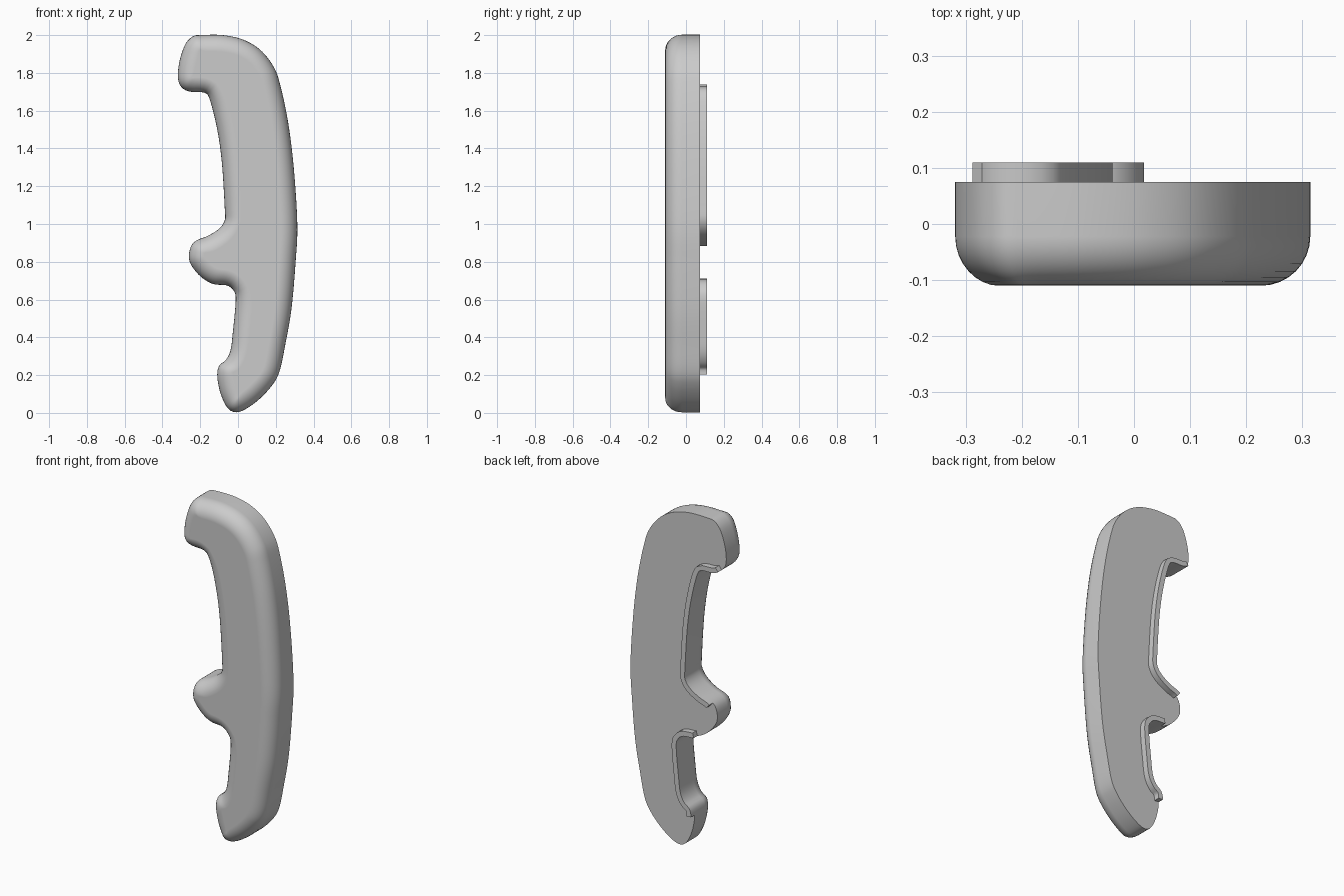
import bpy, bmesh, math
from mathutils import Vector

if "Cube" in bpy.data.objects:
    bpy.data.objects.remove(bpy.data.objects["Cube"])

FRONT, BACK, RIB_BACK = -0.11, 0.075, 0.11
ROUND = 0.088
RIB_WIDTH = 0.03
SAMPLES = 300
STEPS = 8

# Outline control points (x, z), clockwise from the upper hook
OUTLINE = [
    (-.24, 1.993), (-.2, 2), (-.08, 2), (.03, 1.975), (.12, 1.92), (.19, 1.83),
    (.225, 1.73), (.265, 1.54), (.295, 1.3), (.314, 1), (.305, .8), (.283, .55),
    (.25, .36), (.22, .22), (.18, .145), (.11, .07), (.04, .02), (-.01, .003),
    (-.05, .02), (-.08, .07), (-.1, .13), (-.11, .2), (-.1, .25), (-.065, .28),
    (-.04, .33), (-.028, .42), (-.012, .6), (-.025, .65), (-.06, .675),
    (-.13, .682), (-.19, .715), (-.24, .77), (-.26, .82), (-.25, .88),
    (-.22, .913), (-.16, .937), (-.1, .975), (-.07, 1.02), (-.07, 1.08),
    (-.085, 1.32), (-.11, 1.5), (-.15, 1.66), (-.178, 1.695), (-.25, 1.7),
    (-.295, 1.72), (-.318, 1.77), (-.31, 1.86), (-.28, 1.95),
]


def smooth_loop(points):
    """Closed Catmull-Rom curve, resampled at even spacing."""
    pts = [Vector(p) for p in points]
    n = len(pts)
    dense = []
    for i in range(n):
        a, b, c, d = (pts[(i + k) % n] for k in (-1, 0, 1, 2))
        for s in range(STEPS):
            t = s / STEPS
            dense.append(0.5 * (2 * b + (c - a) * t + (2 * a - 5 * b + 4 * c - d) * t ** 2
                                + (3 * b - a - 3 * c + d) * t ** 3))
    dense.append(dense[0])
    total = sum((q - p).length for p, q in zip(dense, dense[1:]))
    result, travelled = [], 0.0
    for p, q in zip(dense, dense[1:]):
        length = (q - p).length
        while len(result) < SAMPLES and len(result) * total / SAMPLES < travelled + length:
            result.append(p.lerp(q, (len(result) * total / SAMPLES - travelled) / length))
        travelled += length
    return result


def inward_normals(loop, passes):
    """Inward directions, softened so that tight corners do not fold over."""
    n = len(loop)
    normals = []
    for i in range(n):
        t = (loop[(i + 1) % n] - loop[i - 1]).normalized()
        normals.append(Vector((t.y, -t.x)))
    for _ in range(passes):
        normals = [(normals[i - 1] + 2 * normals[i] + normals[(i + 1) % n]) / 4 for i in range(n)]
    return normals


def finish(name, bm, material):
    bmesh.ops.recalc_face_normals(bm, faces=bm.faces)
    mesh = bpy.data.meshes.new(name)
    bm.to_mesh(mesh)
    bm.free()
    mesh.materials.append(material)
    obj = bpy.data.objects.new(name, mesh)
    bpy.context.collection.objects.link(obj)
    bpy.ops.object.select_all(action="DESELECT")
    obj.select_set(True)
    bpy.context.view_layer.objects.active = obj
    bpy.ops.object.shade_smooth_by_angle(angle=math.radians(35))
    weighted = obj.modifiers.new("Weighted normals", "WEIGHTED_NORMAL")
    weighted.keep_sharp = True
    return obj


def ring(bm, points, y):
    return [bm.verts.new((p.x, y, p.y)) for p in points]


def bridge(bm, a, b):
    for i in range(len(a)):
        j = (i + 1) % len(a)
        bm.faces.new((a[i], a[j], b[j], b[i]))


grey = bpy.data.materials.new("Plain grey")
grey.use_nodes = True
grey.diffuse_color = (0.6, 0.6, 0.6, 1)
grey.node_tree.nodes["Principled BSDF"].inputs["Base Color"].default_value = (0.6, 0.6, 0.6, 1)

loop = smooth_loop(OUTLINE)
soft = inward_normals(loop, 16)
crisp = inward_normals(loop, 3)

# Grip body: flat back, straight wall, rounded front edge
bm = bmesh.new()
rings = [ring(bm, loop, BACK)]
for k in range(STEPS + 1):
    angle = k / STEPS * math.pi / 2
    inset = ROUND * (1 - math.cos(angle))
    rings.append(ring(bm, [p + v * inset for p, v in zip(loop, soft)],
                      FRONT + ROUND * (1 - math.sin(angle))))
for a, b in zip(rings, rings[1:]):
    bridge(bm, a, b)
bm.faces.new(rings[0])
bm.faces.new(rings[-1])
finish("grip_body", bm, grey)


# Raised ribs on the back, following the two finger recesses
def nearest(point):
    return min(range(SAMPLES), key=lambda i: (loop[i] - Vector(point)).length)


def rib(name, start, end):
    span = range(nearest(start), nearest(end) + 1)
    outer = [loop[i] for i in span]
    inner = [loop[i] + crisp[i] * RIB_WIDTH for i in span]
    bm = bmesh.new()
    rows = [ring(bm, pts, y) for pts, y in
            ((outer, BACK), (outer, RIB_BACK), (inner, RIB_BACK), (inner, BACK))]
    for i in range(len(span) - 1):
        for a, b in zip(rows, rows[1:] + rows[:1]):
            bm.faces.new((a[i], a[i + 1], b[i + 1], b[i]))
    for i in (0, -1):
        bm.faces.new([row[i] for row in rows])
    finish(name, bm, grey)


rib("lower_rib", (-.11, .21), (-.12, .68))
rib("upper_rib", (-.23, .905), (-.285, 1.713))
